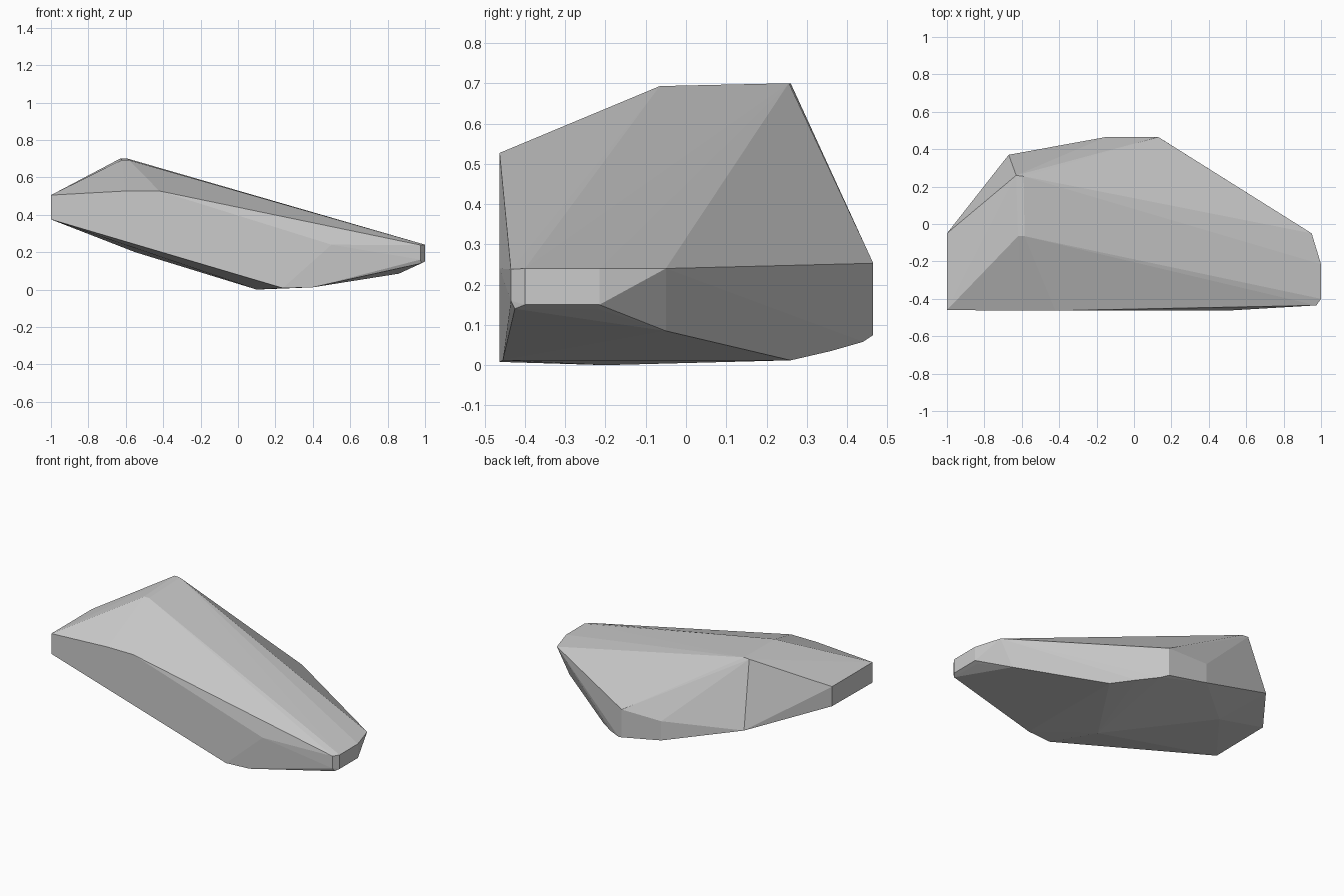
import bpy, bmesh, math

# Corner posts: (x, y, lower z, upper z)
posts = [
    (-1.0, -0.46, 0.375, 0.505),
    (-1.0, -0.05, 0.38, 0.505),
    (-0.15, 0.465, 0.13, 0.253),
    (0.13, 0.465, 0.075, 0.253),
    (1.0, -0.215, 0.15, 0.24),
    (1.0, -0.40, 0.15, 0.24),
    (0.975, -0.435, 0.16, 0.238),
]
# Top ridge, shoulder and front rim
upper = [
    (-0.63, 0.26, 0.70), (-0.59, 0.255, 0.70),
    (-0.62, -0.065, 0.693), (-0.585, -0.065, 0.693),
    (-0.67, 0.37, 0.296), (0.95, -0.05, 0.24),
    (-0.60, -0.463, 0.527), (-0.42, -0.463, 0.527), (0.50, -0.463, 0.24),
]
# Underside
lower = [
    (-0.55, 0.10, 0.20), (0.10, -0.20, 0.0), (0.24, -0.463, 0.008),
    (0.40, -0.455, 0.012), (0.40, 0.26, 0.012), (0.28, 0.36, 0.035),
    (0.17, 0.44, 0.058), (0.86, -0.05, 0.085),
    (0.98, -0.22, 0.14), (0.98, -0.425, 0.14),
]

# Faceted boulder: convex hull of the corners
bm = bmesh.new()
for x, y, lo, hi in posts:
    bm.verts.new((x, y, lo))
    bm.verts.new((x, y, hi))
for p in upper + lower:
    bm.verts.new(p)
hull = bmesh.ops.convex_hull(bm, input=bm.verts[:])
loose = [v for v in bm.verts if not v.link_faces]
bmesh.ops.delete(bm, geom=loose, context='VERTS')
bmesh.ops.dissolve_limit(bm, angle_limit=math.radians(1),
                         verts=bm.verts[:], edges=bm.edges[:])
bmesh.ops.recalc_face_normals(bm, faces=bm.faces[:])
mesh = bpy.data.meshes.new("boulder")
bm.to_mesh(mesh)
bm.free()
rock = bpy.data.objects.new("boulder", mesh)
bpy.context.collection.objects.link(rock)
